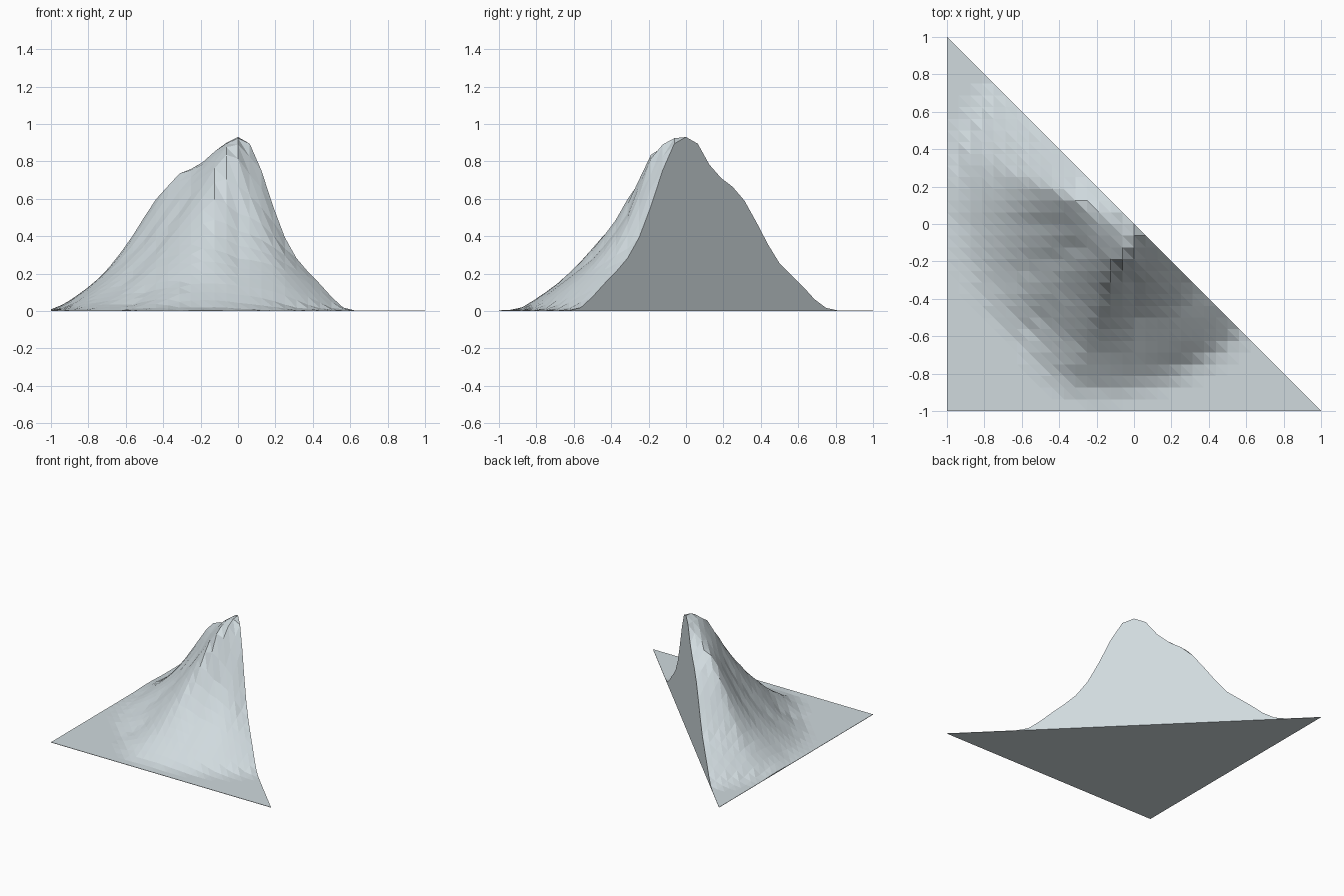
import bpy, bmesh, math

if "Cube" in bpy.data.objects:
    bpy.data.objects.remove(bpy.data.objects["Cube"])

N = 32                 # grid cells per side
STEP = 2 / N
PEAK = 0.93
BASE = 0.003           # thin ground sheet

# Slope profiles: heights every 0.1 outward from the summit,
# one row per compass direction (22.5 degree steps from 135 to 315)
SLOPES = [
    [PEAK, .89, .75, .69, .64, .52, .38, .26, .19, .12, .04, 0],   # cut edge, back left
    [PEAK, .87, .80, .765, .695, .57, .42, .28, .17, .10, .02, 0],  # west ridge
    [PEAK, .88, .77, .66, .52, .38, .27, .18, .10, .03, 0, 0],
    [PEAK, .88, .75, .58, .43, .30, .19, .11, .05, .01, 0, 0],
    [PEAK, .89, .77, .61, .46, .32, .21, .10, .03, 0, 0, 0],       # hollow
    [PEAK, .91, .84, .66, .50, .38, .27, .17, .10, .03, 0, 0],     # south ridge
    [PEAK, .92, .80, .54, .39, .28, .20, .125, .05, 0, 0, 0],
    [PEAK, .90, .71, .52, .37, .27, .19, .11, .02, 0, 0, 0],
    [PEAK, .89, .71, .48, .32, .23, .16, .08, .015, 0, 0, 0],      # cut edge, front right
]


def along(row, r):
    k = r / 0.1
    i = int(k)
    if i >= len(row) - 1:
        return 0.0
    return row[i] + (row[i + 1] - row[i]) * (k - i)


def height(x, y):
    r = math.hypot(x, y)
    a = math.degrees(math.atan2(y, x)) % 360
    k = min(max((a - 135) / 22.5, 0), 7.9999)
    i = int(k)
    lo, hi = along(SLOPES[i], r), along(SLOPES[i + 1], r)
    return lo + (hi - lo) * (k - i)


# Sloped surface: triangular half of a square grid
bm = bmesh.new()
grid = {}
for i in range(N + 1):
    for j in range(N + 1 - i):
        x, y = -1 + i * STEP, -1 + j * STEP
        grid[i, j] = bm.verts.new((x, y, max(BASE, height(x, y))))
for i in range(N):
    for j in range(N - i):
        bm.faces.new((grid[i, j], grid[i + 1, j], grid[i, j + 1]))
        if i + j < N - 1:
            bm.faces.new((grid[i + 1, j], grid[i + 1, j + 1], grid[i, j + 1]))

# Side walls and the flat underside
rim = [e for e in bm.edges if e.is_boundary]
ext = bmesh.ops.extrude_edge_only(bm, edges=rim)["geom"]
for v in ext:
    if isinstance(v, bmesh.types.BMVert):
        v.co.z = 0
low = [e for e in ext if isinstance(e, bmesh.types.BMEdge) and e.is_boundary]
bmesh.ops.contextual_create(bm, geom=low)
bmesh.ops.recalc_face_normals(bm, faces=bm.faces)

mesh = bpy.data.meshes.new("mountain_half")
bm.to_mesh(mesh)
bm.free()
rock = bpy.data.materials.new("pale_grey_rock")
rock.diffuse_color = (0.63, 0.70, 0.73, 1)
rock.use_nodes = True
rock.node_tree.nodes["Principled BSDF"].inputs["Base Color"].default_value = rock.diffuse_color
mesh.materials.append(rock)
bpy.context.collection.objects.link(bpy.data.objects.new("mountain_half", mesh))
